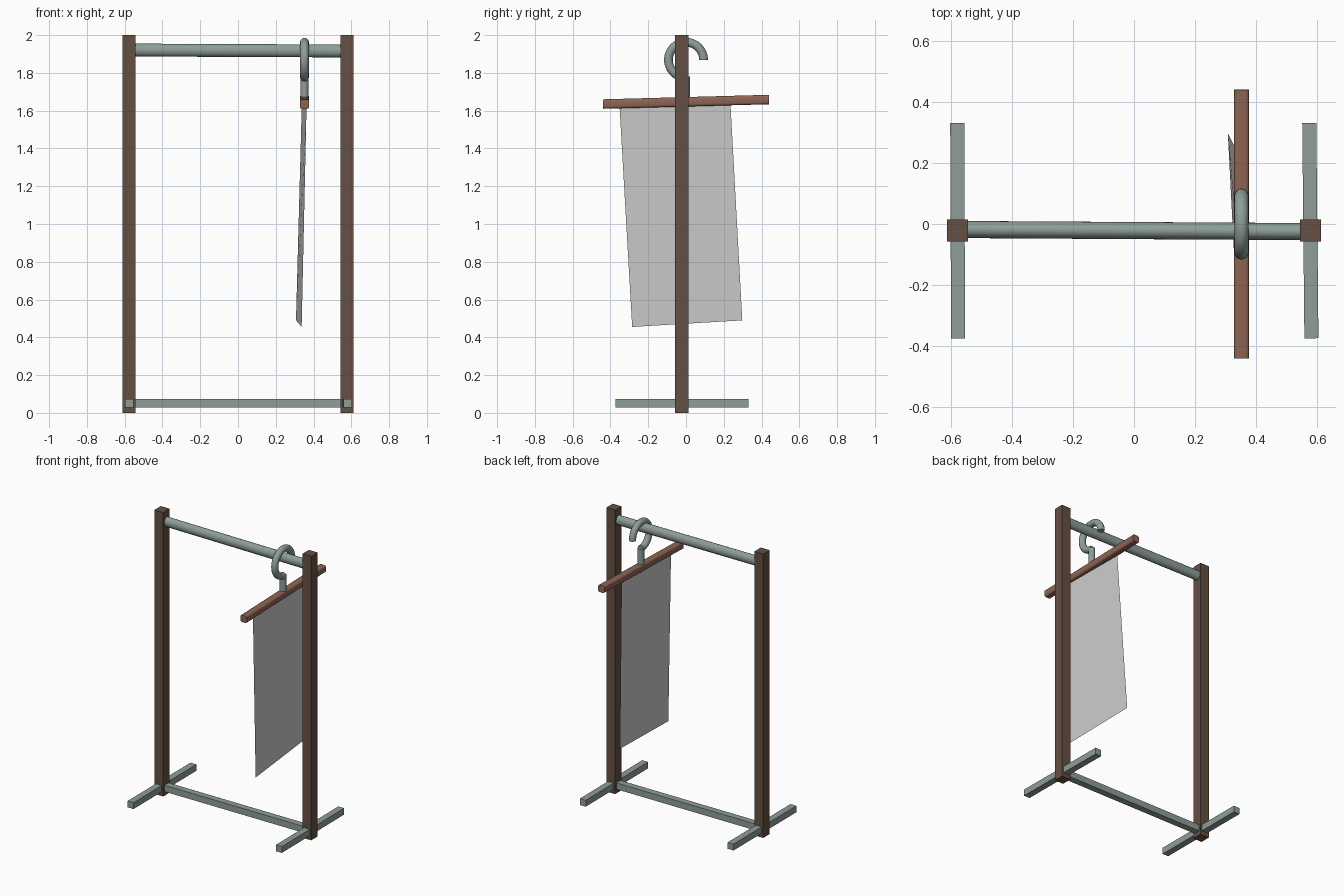
import bpy, bmesh, math
from mathutils import Vector

if "Cube" in bpy.data.objects:
    bpy.data.objects.remove(bpy.data.objects["Cube"])


def material(name, rgb):
    m = bpy.data.materials.new(name)
    m.diffuse_color = (*rgb, 1)
    m.use_nodes = True
    m.node_tree.nodes["Principled BSDF"].inputs["Base Color"].default_value = m.diffuse_color
    return m


WOOD = material("dark_wood", (0.13, 0.08, 0.055))
METAL = material("green_grey_metal", (0.27, 0.34, 0.31))
RED_WOOD = material("red_wood", (0.27, 0.13, 0.09))


def add_object(name, bm, mat=None, smooth=False):
    bmesh.ops.recalc_face_normals(bm, faces=bm.faces)
    mesh = bpy.data.meshes.new(name)
    bm.to_mesh(mesh)
    bm.free()
    obj = bpy.data.objects.new(name, mesh)
    bpy.context.collection.objects.link(obj)
    if mat:
        mesh.materials.append(mat)
    if smooth:
        bpy.ops.object.select_all(action='DESELECT')
        bpy.context.view_layer.objects.active = obj
        obj.select_set(True)
        bpy.ops.object.shade_smooth_by_angle(angle=math.radians(50))
    return obj


def box(name, center, size, mat, rot=(0, 0, 0), bevel=0):
    bm = bmesh.new()
    bmesh.ops.create_cube(bm, size=1)
    bmesh.ops.scale(bm, vec=size, verts=bm.verts)
    if bevel:  # round the long edges along y
        edges = [e for e in bm.edges
                 if abs(e.verts[0].co.y - e.verts[1].co.y) > size[1] / 2]
        bmesh.ops.bevel(bm, geom=edges, offset=bevel, segments=3,
                        profile=0.5, affect='EDGES')
    obj = add_object(name, bm, mat, bool(bevel))
    obj.location, obj.rotation_euler = center, rot
    return obj


def sweep(name, frames, ry, rn, mat, sides=24):
    """Tube through (point, side axis, up axis) frames with capped ends."""
    bm = bmesh.new()
    rings = []
    for p, a, b in frames:
        rings.append([bm.verts.new(Vector(p) + Vector(a) * ry * math.cos(t) + Vector(b) * rn * math.sin(t))
                      for t in (2 * math.pi * i / sides for i in range(sides))])
    for r0, r1 in zip(rings, rings[1:]):
        for i in range(sides):
            j = (i + 1) % sides
            bm.faces.new((r0[i], r0[j], r1[j], r1[i]))
    bm.faces.new(rings[0])
    bm.faces.new(rings[-1])
    return add_object(name, bm, mat, True)


Y0 = -0.022

# Posts and feet, one pair per side
for side, sx, turn in (("left", -1, 0.004), ("right", 1, 0.010)):
    box(side + "_post", (sx * 0.577, Y0, 1), (0.069, 0.072, 2), WOOD)
    box(side + "_foot", (sx * 0.577, Y0, 0.052), (0.046, 0.704, 0.045), METAL, (0, 0, turn))

# Lower crossbar
box("lower_crossbar", (0, Y0, 0.052), (1.15, 0.046, 0.045), METAL)

# Hanging rail, oval and very slightly skewed
sweep("hanging_rail",
      [((-0.575, -0.018, 1.921), (0, 1, 0), (0, 0, 1)),
       ((0.575, -0.025, 1.916), (0, 1, 0), (0, 0, 1))], 0.028, 0.034, METAL)

# Hanger hook: three-quarter ring plus straight stem
HX, HZ, R = 0.352, 1.869, 0.093
arc = []
for i in range(37):
    t = math.radians(270 * i / 36)
    d = Vector((0, math.cos(t), math.sin(t)))
    arc.append((Vector((HX, 0, HZ)) + d * R, (1, 0, 0), d))
sweep("hanger_hook", arc, 0.023, 0.023, METAL)
sweep("hook_stem",
      [((HX, 0, 1.65), (1, 0, 0), (0, 1, 0)),
       ((HX, 0, 1.78), (1, 0, 0), (0, 1, 0))], 0.022, 0.022, METAL)

# Hanger bar
box("hanger_bar", (0.352, 0, 1.647), (0.05, 0.88, 0.05), RED_WOOD,
    (math.radians(1.55), 0, 0), bevel=0.012)

# Hanging cloth, a single slightly twisted sheet
bm = bmesh.new()
corners = [(0.363, -0.352, 1.625), (0.337, -0.285, 0.455),
           (0.307, 0.298, 0.49), (0.338, 0.235, 1.643)]
bm.faces.new([bm.verts.new(c) for c in corners])
add_object("hanging_cloth", bm)
